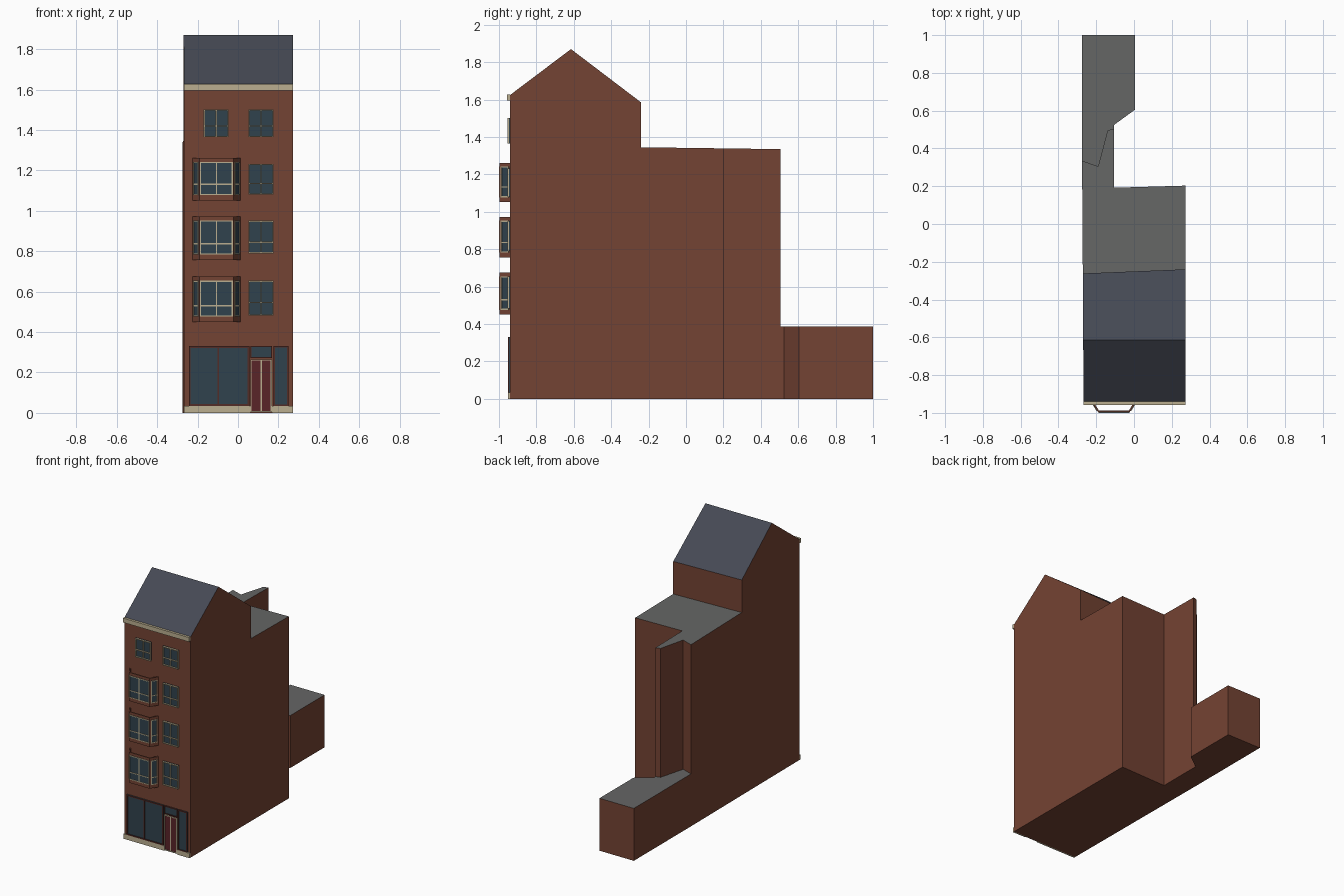
import bpy
from mathutils import Vector

if "Cube" in bpy.data.objects:
    bpy.data.objects.remove(bpy.data.objects["Cube"])


def material(name, r, g, b):
    m = bpy.data.materials.new(name)
    m.diffuse_color = (r, g, b, 1)
    m.use_nodes = True
    m.node_tree.nodes["Principled BSDF"].inputs["Base Color"].default_value = m.diffuse_color
    return m


BRICK = material("brick", 0.175, 0.056, 0.033)
SLATE = material("slate", 0.060, 0.067, 0.088)
FELT = material("flat_roofing", 0.130, 0.133, 0.130)
GLASS = material("glass", 0.030, 0.055, 0.075)
CREAM = material("cream_paint", 0.50, 0.43, 0.28)
RED = material("door_red", 0.100, 0.018, 0.022)
TRIM = material("shop_trim", 0.085, 0.025, 0.020)


def make(name, mat, verts, faces):
    me = bpy.data.meshes.new(name)
    me.from_pydata(verts, [], faces)
    me.materials.append(mat)
    ob = bpy.data.objects.new(name, me)
    bpy.context.collection.objects.link(ob)
    return ob


def prism(outline, z0, z1):
    """Anticlockwise plan outline to prism; z1 may be a function of y."""
    n = len(outline)
    top = z1 if callable(z1) else (lambda y: z1)
    verts = [(x, y, z0) for x, y in outline] + [(x, y, top(y)) for x, y in outline]
    faces = [(i, (i + 1) % n, n + (i + 1) % n, n + i) for i in range(n)]
    return verts, faces + [tuple(range(n - 1, -1, -1)), tuple(range(n, 2 * n))]


def slab(p, q, s0, s1, z0, z1, d0, d1):
    """Box along the plan line p-q from s0 to s1, from depth d0 out to d1."""
    p, q = Vector(p), Vector(q)
    t = (q - p).normalized()
    n = Vector((t.y, -t.x))
    a, b = p + t * s0, p + t * s1
    return prism([tuple(v) for v in (a + n * d1, b + n * d1, b + n * d0, a + n * d0)], z0, z1)


def merge(name, mat, parts):
    verts, faces = [], []
    for v, f in parts:
        k = len(verts)
        verts += v
        faces += [tuple(i + k for i in face) for face in f]
    return make(name, mat, verts, faces)


def window(name, p, q, s0, s1, z0, z1, vbars=(), hbars=(), w=0.006,
           dg=0.006, df=0.015, back=0.0, frame=CREAM, pane=GLASS):
    """Pane with border and glazing bars on the wall line p-q."""
    merge(name + "_pane", pane, [slab(p, q, s0, s1, z0, z1, back, dg)])
    bars = [(s0, s0 + w, z0, z1), (s1 - w, s1, z0, z1),
            (s0 + w, s1 - w, z0, z0 + w), (s0 + w, s1 - w, z1 - w, z1)]
    bars += [(s - w / 2, s + w / 2, z0 + w, z1 - w) for s in vbars]
    bars += [(s0 + w, s1 - w, z - w / 2, z + w / 2) for z in hbars]
    merge(name + "_frame", frame, [slab(p, q, *b, back, df) for b in bars])


# main house: gabled walls, open where the rear block joins
F, RIDGE, BL, BR = -0.94, -0.615, -0.262, -0.240
EAVE_F, TOP, EAVE_B, JOIN = 1.625, 1.87, 1.585, 1.345
walls = []
for xf, xb, back in ((-0.267, -0.271, BL), (0.272, 0.272, BR)):
    walls += [(xf, F, 0), (xb, back, 0), (xb, back, JOIN), (xb, back, EAVE_B),
              ((xf + xb) / 2, RIDGE, TOP), (xf, F, EAVE_F)]
make("main_house_walls", BRICK, walls,
     [(5, 4, 3, 2, 1, 0), (6, 7, 8, 9, 10, 11), (0, 6, 11, 5), (2, 3, 9, 8), (0, 1, 7, 6)])
make("pitched_roof", SLATE, [walls[i] for i in (5, 11, 10, 4, 9, 3)],
     [(0, 1, 2, 3), (3, 2, 4, 5)])


# rear blocks: brick walls with a felt roof, shared walls left out
def block(name, outline, z1, skip):
    verts, faces = prism(outline, 0, z1)
    make(name + "_walls", BRICK, verts, [f for i, f in enumerate(faces[:-1]) if i not in skip])
    make(name + "_roof", FELT, verts[len(outline):], [tuple(range(len(outline)))])


block("tall_rear", [(-0.271, BL), (0.272, BR), (0.272, 0.203), (-0.105, 0.192),
                    (-0.105, 0.505), (-0.14, 0.495), (-0.19, 0.305), (-0.275, 0.335)],
      lambda y: 1.342 - 0.0134 * y, {0})
block("low_rear", [(-0.275, 0.335), (-0.19, 0.305), (-0.14, 0.495), (-0.105, 0.505),
                   (-0.105, 0.525), (0.005, 0.605), (0.005, 1.0), (-0.275, 1.0)],
      lambda y: 0.386, {0, 1, 2})

# facade line; distances along it equal x when starting from x = 0
A, B = (0, F), (1, F)
merge("cornice", CREAM, [slab(A, B, -0.267, 0.272, 1.595, 1.627, 0, 0.018)])
merge("plinth", CREAM, [slab(A, B, -0.267, 0.062, 0, 0.035, 0, 0.012),
                        slab(A, B, 0.168, 0.272, 0, 0.035, 0, 0.012)])

# flat sash windows
for i, (x0, z0, z1, zb) in enumerate([(-0.17, 1.365, 1.503, 1.42), (0.052, 1.365, 1.503, 1.42),
                                      (0.052, 1.08, 1.232, 1.135), (0.052, 0.79, 0.952, 0.845),
                                      (0.052, 0.482, 0.655, 0.547)]):
    window(f"sash_window_{i + 1}", A, B, x0, x0 + 0.124, z0, z1, [x0 + 0.062], [zb])

# bay windows: open shells of three panels
plan = [(-0.225, F), (-0.19, -0.996), (-0.023, -0.996), (0.012, F)]
for i, (z0, z1) in enumerate([(0.45, 0.675), (0.757, 0.973), (1.052, 1.262)]):
    shell = []
    for side, (p, q) in zip(("left", "front", "right"), zip(plan, plan[1:])):
        length = (Vector(q) - Vector(p)).length
        shell.append(slab(p, q, 0, length, z0, z1, -0.008, 0))
        edge = 0.002 if side == "front" else 0.009
        window(f"bay_{i + 1}_{side}", p, q, edge, length - edge, z0 + 0.026, z1 - 0.02,
               [length / 2] if side == "front" else [], [z0 + 0.08],
               dg=0.001, df=0.004, back=-0.002)
    merge(f"bay_{i + 1}_shell", BRICK, shell)

# shopfront and entrance
window("shop_window", A, B, -0.243, 0.056, 0.035, 0.33, [-0.098], [], w=0.008,
       dg=0.006, df=0.012, frame=TRIM)
window("side_shop_window", A, B, 0.175, 0.25, 0.035, 0.33, [], [], w=0.007,
       dg=0.006, df=0.012, frame=TRIM)
window("front_door", A, B, 0.062, 0.168, 0.004, 0.265, [0.115], [], w=0.006,
       dg=0.006, df=0.011, pane=RED)
window("door_transom", A, B, 0.062, 0.168, 0.272, 0.33, [], [], w=0.005,
       dg=0.006, df=0.011, frame=TRIM)
